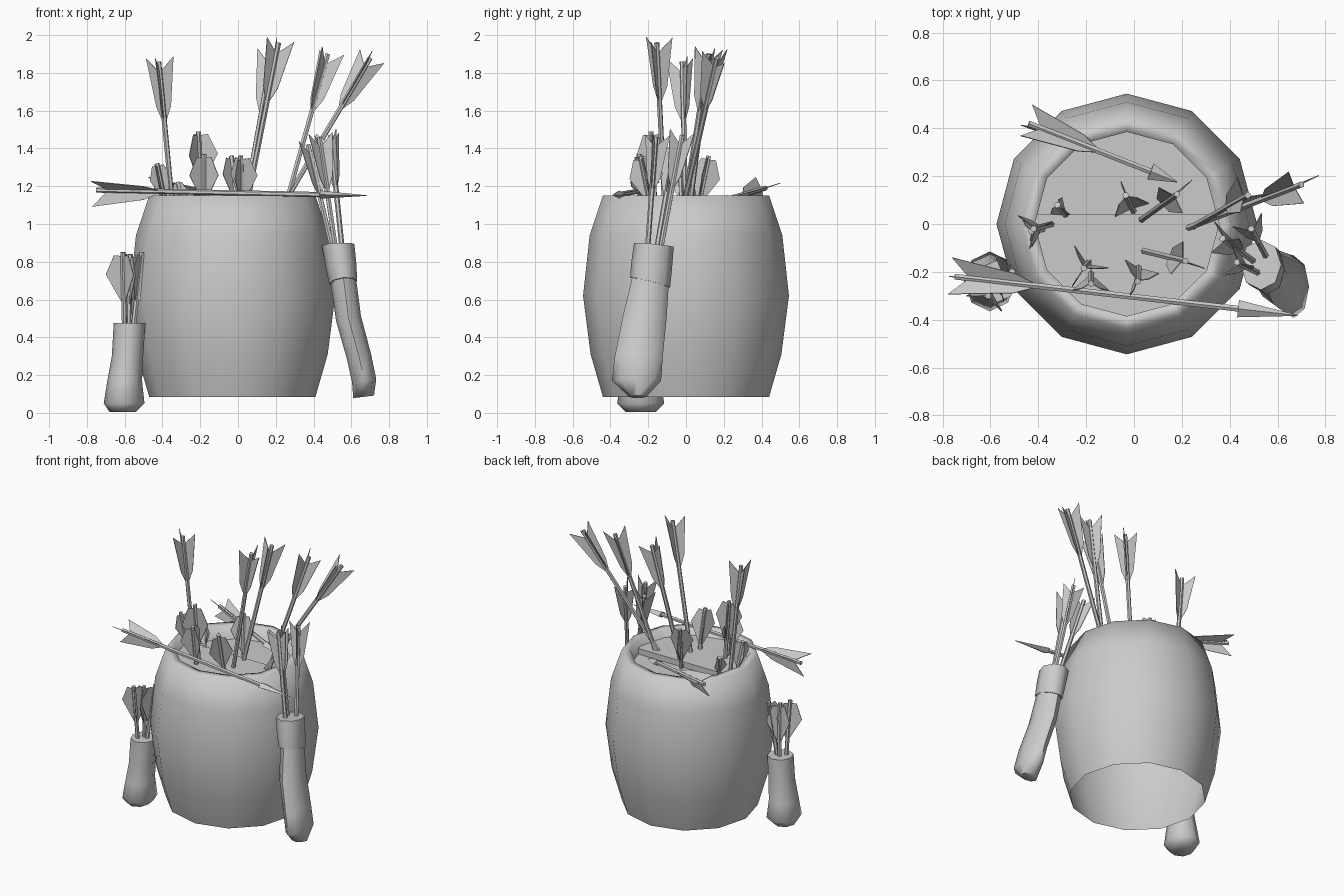
import bpy, bmesh, math, random
from mathutils import Vector, Matrix

if "Cube" in bpy.data.objects:
    bpy.data.objects.remove(bpy.data.objects["Cube"])

random.seed(4)
V = Vector


def finish(name, bm, angle=40):
    bmesh.ops.recalc_face_normals(bm, faces=bm.faces[:])
    me = bpy.data.meshes.new(name)
    bm.to_mesh(me)
    bm.free()
    ob = bpy.data.objects.new(name, me)
    bpy.context.collection.objects.link(ob)
    if angle:
        bpy.ops.object.select_all(action='DESELECT')
        ob.select_set(True)
        bpy.context.view_layer.objects.active = ob
        bpy.ops.object.shade_smooth_by_angle(angle=math.radians(angle))
    return ob


def loft(name, rings, n, angle=60, caps=True):
    """Skin elliptical rings (cx, cy, cz, rx, ry, slope_x, slope_y)."""
    bm = bmesh.new()
    loops = []
    for cx, cy, cz, rx, ry, sx, sy in rings:
        loop = []
        for i in range(n):
            a = math.tau * i / n
            x, y = rx * math.cos(a), ry * math.sin(a)
            loop.append(bm.verts.new((cx + x, cy + y, cz + sx * x + sy * y)))
        loops.append(loop)
    for a, b in zip(loops, loops[1:]):
        for i in range(n):
            j = (i + 1) % n
            bm.faces.new((a[i], a[j], b[j], b[i]))
    if caps:
        bm.faces.new(loops[0][::-1])
        bm.faces.new(loops[-1])
    return finish(name, bm, angle)


# fletching outlines: (distance from nock, distance from shaft axis)
SWALLOW = [(.05, .01), (-.02, .085), (.24, .045), (.32, .01)]
KITE = [(.02, .01), (.015, .05), (.12, .098), (.28, .012)]


def arrow(name, base, nock, vane, scale=1.0, head=0, spin=None):
    base, nock = V(base), V(nock)
    axis = base - nock
    length = axis.length
    bm = bmesh.new()
    # shaft, with the nock at local z = 0
    bmesh.ops.create_cone(bm, cap_ends=True, segments=6, radius1=.014, radius2=.014,
                          depth=length, matrix=Matrix.Translation((0, 0, length / 2)))
    # three vanes
    spin = random.uniform(0, math.tau) if spin is None else spin
    for k in range(3):
        a = spin + math.tau * k / 3
        d = V((math.cos(a), math.sin(a), 0))
        t = V((-d.y, d.x, 0)) * .002
        sides = [[bm.verts.new(d * r * scale + V((0, 0, s * scale)) + t * sg) for s, r in vane]
                 for sg in (-1, 1)]
        bm.faces.new(sides[0])
        bm.faces.new(sides[1][::-1])
        for i in range(4):
            j = (i + 1) % 4
            bm.faces.new((sides[0][i], sides[1][i], sides[1][j], sides[0][j]))
    # flattened point
    if head:
        m = Matrix.Translation((0, 0, length + head * .4)) @ Matrix.Diagonal((1, .6, 1, 1))
        bmesh.ops.create_cone(bm, cap_ends=True, segments=4, radius1=.036, radius2=.002,
                              depth=head, matrix=m)
    rot = axis.to_track_quat('Z', 'Y').to_matrix().to_4x4()
    bm.transform(Matrix.Translation(nock) @ rot)
    return finish(name, bm, 35)


# barrel: bulging 12-sided shell, open below, with rim and inner wall
CX = -.03
profile = [(.44, .085), (.505, .31), (.545, .62), (.51, .94), (.44, 1.15), (.385, 1.15), (.385, .98)]
loft("barrel", [(CX, 0, z, r, r, 0, 0) for r, z in profile], 12, 130, caps=False)

# two lid halves inside the rim, the back one a little lower
R, CUT = .387, .04
circle = [(R * math.cos(math.tau * i / 12), R * math.sin(math.tau * i / 12)) for i in range(12)]
front = [(R - .011, CUT), (-R + .011, CUT)] + circle[6:] + circle[:1]
back = [(R - .011, CUT)] + circle[1:6] + [(-R + .011, CUT)]
for name, pts, top in (("lid_front_half", front, 1.09), ("lid_back_half", back, 1.05)):
    bm = bmesh.new()
    f = bm.faces.new([bm.verts.new((CX + x, y, top)) for x, y in pts])
    ext = bmesh.ops.extrude_face_region(bm, geom=[f])
    bmesh.ops.translate(bm, vec=(0, 0, -.06),
                        verts=[g for g in ext['geom'] if isinstance(g, bmesh.types.BMVert)])
    finish(name, bm, 0)

# left quiver, upright on the ground
loft("left_quiver", [
    (-.61, -.24, .005, .07, .08, 0, 0), (-.603, -.24, .05, .108, .125, 0, 0),
    (-.60, -.24, .17, .092, .105, 0, 0), (-.585, -.24, .30, .083, .092, 0, 0),
    (-.574, -.24, .475, .084, .088, 0, 0)], 8)

# right quiver, leaning on the barrel, with a collar
loft("right_quiver", [
    (.665, -.255, .085, .055, .045, .12, 0), (.668, -.262, .17, .064, .130, .15, 0),
    (.640, -.25, .30, .064, .127, .2, 0), (.585, -.22, .50, .066, .117, .2, 0),
    (.555, -.185, .72, .068, .095, .1, -.2)], 8)
loft("right_quiver_collar", [
    (.557, -.19, .69, .066, .09, .1, -.25), (.557, -.19, .69, .074, .106, .1, -.25),
    (.545, -.182, .78, .082, .108, .08, -.15), (.53, -.17, .89, .086, .105, .05, -.1)], 8)

# tall arrows in the barrel
tall = [((-.34, .0, 1.02), (-.42, -.02, 1.86)),
        ((.03, -.11, 1.02), (.215, -.155, 1.96)),
        ((.02, .01, 1.02), (.18, .125, 1.90)),
        ((.23, -.02, 1.02), (.475, .12, 1.90)),
        ((.19, -.03, 1.02), (.70, .165, 1.88))]
for i, (b, t) in enumerate(tall):
    arrow(f"tall_arrow_{i + 1}", b, t, SWALLOW)

# short arrows in the barrel
short = [((-.19, -.16, 1.02), (-.21, -.185, 1.49), 1.0),
         ((-.18, -.20, 1.02), (-.18, -.25, 1.37), .9),
         ((.02, -.17, 1.02), (.015, -.24, 1.36), .9),
         ((.0, .05, 1.02), (-.035, .12, 1.36), .9),
         ((-.37, -.02, 1.02), (-.43, -.03, 1.32), .7),
         ((-.27, .02, 1.02), (-.32, .08, 1.22), .5)]
for i, (b, t, s) in enumerate(short):
    arrow(f"short_arrow_{i + 1}", b, t, KITE, s)

# arrows in the quivers
for i, (b, t) in enumerate([((-.60, -.26, .4), (-.61, -.30, .85)),
                            ((-.56, -.24, .4), (-.51, -.20, .85)),
                            ((-.58, -.22, .4), (-.57, -.24, .84))]):
    arrow(f"left_quiver_arrow_{i + 1}", b, t, KITE, .95)
for i, (b, t) in enumerate([((.53, -.21, .78), (.43, -.16, 1.46)),
                            ((.56, -.15, .78), (.49, -.02, 1.47)),
                            ((.52, -.17, .78), (.37, -.06, 1.42))]):
    arrow(f"right_quiver_arrow_{i + 1}", b, t, SWALLOW, .9)

# loose arrows lying across the rim
arrow("loose_arrow_front", (.46, -.357, 1.155), (-.75, -.22, 1.18), SWALLOW, 1.05, .25, 2.6)
arrow("loose_arrow_back", (.08, .215, 1.13), (-.44, .42, 1.19), SWALLOW, .97, .12, 0.3)
